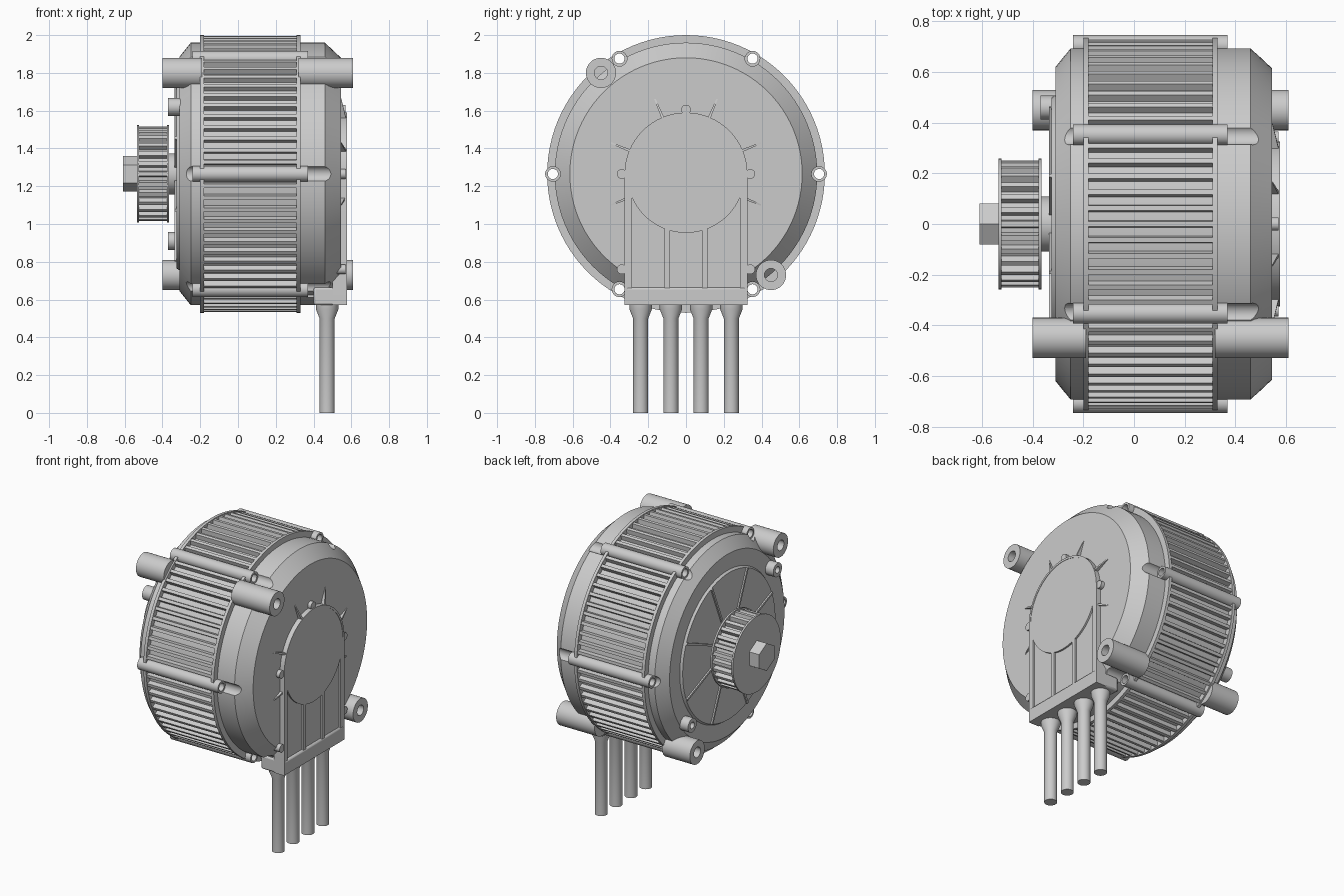
import bpy, bmesh
from math import sin, cos, pi, radians
from mathutils import Vector

if "Cube" in bpy.data.objects:
    bpy.data.objects.remove(bpy.data.objects["Cube"])

CZ = 1.265          # height of the motor axis (axis runs along x)


def finish(name, bm):
    bmesh.ops.recalc_face_normals(bm, faces=bm.faces)
    me = bpy.data.meshes.new(name)
    bm.to_mesh(me)
    bm.free()
    ob = bpy.data.objects.new(name, me)
    bpy.context.collection.objects.link(ob)
    return ob


def lathe(name, profile, c=(0, CZ), segs=96, axis='x', closed=False, phase=0.0):
    """Spin (along, radius) points round an axis; closed makes a hollow ring."""
    bm = bmesh.new()
    rings = []
    for t, r in profile:
        ring = []
        for i in range(segs):
            a = 2 * pi * i / segs + phase
            u, v = c[0] + r * cos(a), c[1] + r * sin(a)
            ring.append(bm.verts.new((t, u, v) if axis == 'x' else (u, v, t)))
        rings.append(ring)
    pairs = list(zip(rings, rings[1:]))
    if closed:
        pairs.append((rings[-1], rings[0]))
    else:
        bm.faces.new(rings[0])
        bm.faces.new(rings[-1])
    for p, q in pairs:
        for i in range(segs):
            j = (i + 1) % segs
            bm.faces.new((p[i], p[j], q[j], q[i]))
    return finish(name, bm)


def add_hull(bm, bottom, top):
    """Solid between two matching loops of points."""
    lo = [bm.verts.new(p) for p in bottom]
    hi = [bm.verts.new(p) for p in top]
    bm.faces.new(lo)
    bm.faces.new(hi)
    for i in range(len(lo)):
        j = (i + 1) % len(lo)
        bm.faces.new((lo[i], lo[j], hi[j], hi[i]))


def radial_bars(name, x0, x1, r0, r1, w0, w1, angles, x1_out=None):
    """Bars radiating from the axis, w0 wide at r0 and w1 wide at r1."""
    bm = bmesh.new()
    for deg in angles:
        a = radians(deg)
        d, t = Vector((0, cos(a), sin(a))), Vector((0, -sin(a), cos(a)))
        loops = []
        for r, w, xe in ((r0, w0, x1), (r1, w1, x1 if x1_out is None else x1_out)):
            loops.append([Vector((x, 0, CZ)) + d * r + t * (s * w / 2)
                          for x, s in ((x0, -1), (xe, -1), (xe, 1), (x0, 1))])
        add_hull(bm, *loops)
    return finish(name, bm)


def prism(name, outline, x0, x1):
    bm = bmesh.new()
    add_hull(bm, [(x0, y, z) for y, z in outline], [(x1, y, z) for y, z in outline])
    return finish(name, bm)


def box(name, x0, x1, y0, y1, z0, z1):
    return prism(name, [(y0, z0), (y1, z0), (y1, z1), (y0, z1)], x0, x1)


def polar(r, deg):
    return r * cos(radians(deg)), CZ + r * sin(radians(deg))


def arch(r, bottom, n=32):
    return [(-r, bottom), (r, bottom)] + [polar(r, 180 * i / n) for i in range(n + 1)]


# Casing: both end caps, the finned drum and its two flanges
casing = lathe("casing", [(-.325, .5), (-.31, .51), (-.31, .62), (-.25, .695), (-.2, .695),
                          (-.2, .735), (-.18, .735), (-.18, .70), (.31, .70), (.31, .735),
                          (.33, .735), (.33, .695), (.46, .695), (.545, .615)])

# Channels for the six through bolts, cut along the whole casing
bolt_angles = range(0, 360, 60)
for a in bolt_angles:
    cutter = lathe("bolt_channel_cutter", [(-.5, .04), (.8, .04)], polar(.705, a), 24)
    cutter.hide_render = True
    mod = casing.modifiers.new("channel", 'BOOLEAN')
    mod.operation, mod.solver, mod.object = 'DIFFERENCE', 'EXACT', cutter
    bpy.context.view_layer.objects.active = casing
    bpy.ops.object.modifier_apply(modifier=mod.name)
    bpy.data.objects.remove(cutter)
    lathe("bolt_tube", [(-.24, .041), (.37, .041), (.37, .027), (-.24, .027)],
          polar(.705, a), 24, closed=True)

# Cooling fins
radial_bars("cooling_fins", -.185, .315, .69, .73, .032, .02,
            [a for a in range(0, 360, 5) if a % 60])

# Mounting bosses on both ends, and small bosses on the front cap
for s in (-1, 1):
    c = (s * .45, CZ - s * .535)
    lathe("mount_boss_front", [(-.19, .08), (-.4, .08), (-.4, .035), (-.25, .035)], c, 32)
    lathe("mount_boss_rear", [(.32, .08), (.61, .08), (.61, .035), (.4, .035)], c, 32)
    lathe("small_boss", [(-.29, .047), (-.37, .047), (-.37, .022), (-.33, .022)],
          (s * .46, CZ - s * .355), 24)

# Spokes on the front cap
spokes = [22.5 + 45 * i for i in range(8)]
radial_bars("front_spokes", -.335, -.31, .08, .5, .014, .014, spokes)

# Hub, toothed pulley and hex nut
lathe("shaft_hub", [(-.31, .108), (-.38, .108)], segs=48)
lathe("pulley_core", [(-.535, .258), (-.523, .258), (-.523, .222), (-.377, .222),
                      (-.377, .258), (-.365, .258)], segs=64)
radial_bars("pulley_teeth", -.525, -.375, .21, .25, .034, .022,
            [i * 360 / 28 for i in range(28)])
lathe("shaft_nut", [(-.61, .094), (-.53, .094)], segs=6, phase=pi / 2)

# Terminal cover: arched plate, rim, round pad and panel ribs
prism("cover_plate", arch(.318, .58), .5, .562)
bm = bmesh.new()
outer, inner = arch(.325, .57), arch(.311, .60)
loops = [[bm.verts.new((x, y, z)) for y, z in o]
         for x, o in ((.5, outer), (.577, outer), (.577, inner), (.5, inner))]
for k in range(4):
    p, q = loops[k], loops[(k + 1) % 4]
    for i in range(len(p)):
        j = (i + 1) % len(p)
        bm.faces.new((p[i], p[j], q[j], q[i]))
finish("cover_rim", bm)
lathe("cover_pad", [(.55, .312), (.574, .312)], segs=64)
for y in (-.3, -.1, .1, .3):
    box("cover_rib", .55, .574, y - .014, y + .014, .58, 1.1 if abs(y) < .2 else 1.25)

# Screw tabs round the cover
for y, z in ((0, 1.605), (-.34, CZ), (.34, CZ), (-.34, .76), (.34, .76)):
    lathe("cover_tab", [(.5, .026), (.57, .026)], (y, z), 20)

# Short tapered webs between cover and rear cap
radial_bars("rear_webs", .53, .572, .32, .43, .014, .008,
            [a for a in spokes if a < 180 or a > 330 or a < 210], x1_out=.547)

# Cable outlet block and the four cables
prism_block = box("cable_block", .40, .577, -.325, .325, .57, .665)
bev = prism_block.modifiers.new("soft_edges", 'BEVEL')
bev.width, bev.segments = .012, 2
box("block_ledge", .36, .5, -.27, .27, .61, .68)
for y in (-.24, -.08, .08, .24):
    lathe("cable", [(0, .04), (.5, .04), (.55, .06), (.59, .06)], (.472, y), 32, axis='z')

# Smooth the round surfaces and keep the edges crisp
bpy.ops.object.select_all(action='SELECT')
bpy.context.view_layer.objects.active = casing
bpy.ops.object.shade_smooth_by_angle(angle=radians(25))
